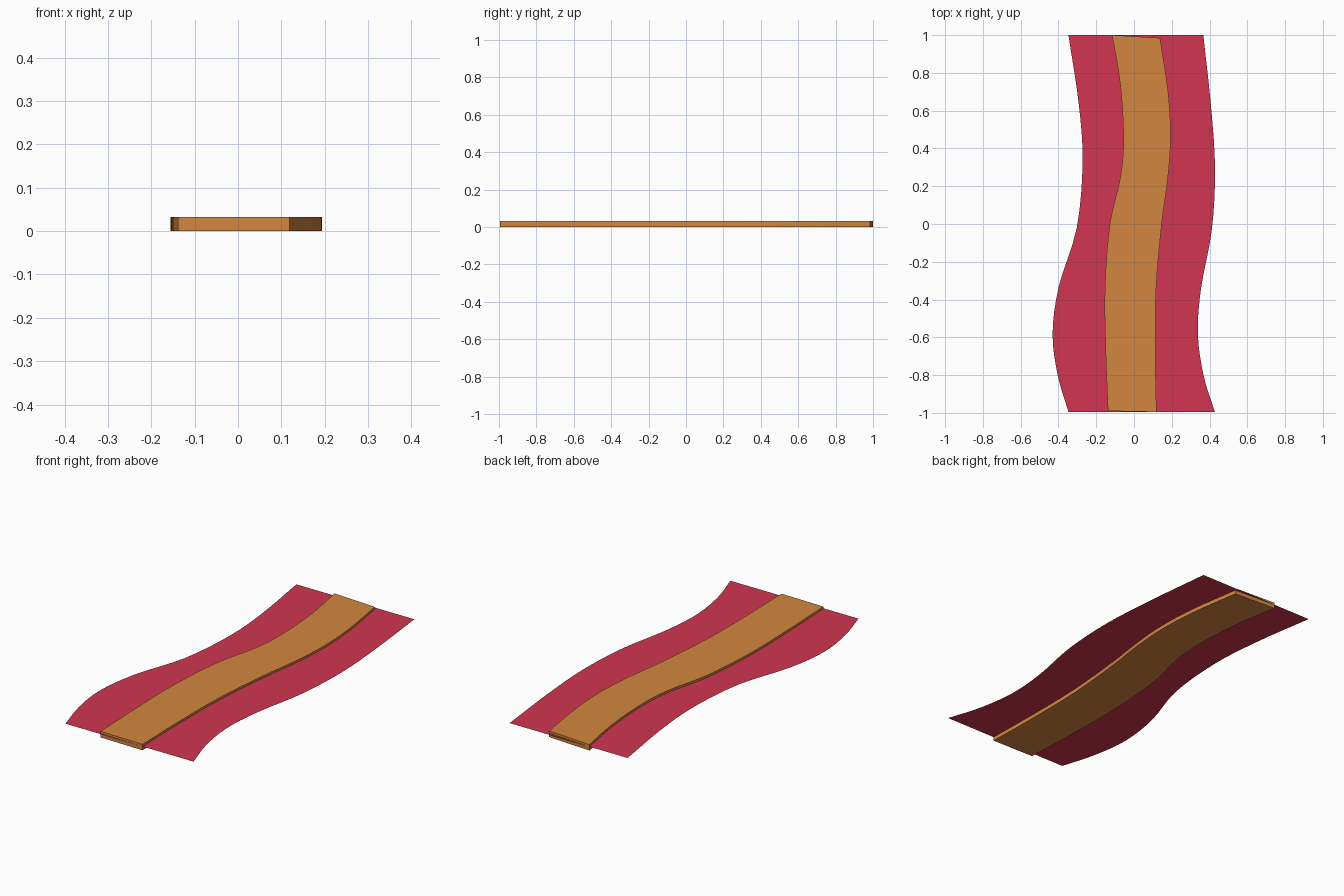
import bpy, bmesh
from mathutils import Vector

if "Cube" in bpy.data.objects:
    bpy.data.objects.remove(bpy.data.objects["Cube"])


def smooth_edge(points, steps=4):
    """Catmull-Rom samples through a few control points."""
    p = [Vector(q) for q in points]
    p = [2 * p[0] - p[1]] + p + [2 * p[-1] - p[-2]]
    out = []
    for i in range(1, len(p) - 2):
        a, b, c, d = p[i - 1:i + 3]
        for s in range(steps):
            t = s / steps
            out.append(0.5 * (2 * b + (c - a) * t + (2 * a - 5 * b + 4 * c - d) * t ** 2
                              + (3 * b - a - 3 * c + d) * t ** 3))
    return out + [p[-2]]


def ribbon(name, left, right, z, height, color):
    """Flat strip between two edge curves, extruded up when height > 0."""
    bm = bmesh.new()
    rows = [[bm.verts.new((q.x, q.y, z)) for q in pair]
            for pair in zip(smooth_edge(left), smooth_edge(right))]
    # edges run from back to front, so this winding faces up
    faces = [bm.faces.new((a[0], b[0], b[1], a[1])) for a, b in zip(rows, rows[1:])]
    if height:
        new = bmesh.ops.extrude_face_region(bm, geom=faces, use_keep_orig=True)["geom"]
        bmesh.ops.translate(bm, vec=(0, 0, height),
                            verts=[v for v in new if isinstance(v, bmesh.types.BMVert)])
        bmesh.ops.recalc_face_normals(bm, faces=bm.faces)
    mesh = bpy.data.meshes.new(name)
    bm.to_mesh(mesh)
    bm.free()
    obj = bpy.data.objects.new(name, mesh)
    bpy.context.collection.objects.link(obj)
    mat = bpy.data.materials.new(name + "_color")
    mat.diffuse_color = (*color, 1)
    mat.use_nodes = True
    mat.node_tree.nodes["Principled BSDF"].inputs["Base Color"].default_value = mat.diffuse_color
    mesh.materials.append(mat)
    return obj


# Wide thin ground sheet with wavy sides
ribbon("ground_sheet",
       [(-0.347, 1), (-0.293, 0.64), (-0.272, 0.33), (-0.303, -0.02),
        (-0.398, -0.33), (-0.431, -0.58), (-0.404, -0.8), (-0.347, -0.995)],
       [(0.367, 1), (0.408, 0.62), (0.429, 0.29), (0.412, -0.03),
        (0.355, -0.34), (0.338, -0.58), (0.368, -0.8), (0.428, -0.995)],
       0.021, 0, (0.64, 0.036, 0.082))

# Raised winding path running through the sheet
ribbon("path_slab",
       [(-0.116, 1), (-0.073, 0.74), (-0.056, 0.46), (-0.072, 0.25),
        (-0.128, 0.0), (-0.154, -0.33), (-0.151, -0.65), (-0.138, -0.99)],
       [(0.138, 0.985), (0.181, 0.7), (0.194, 0.46), (0.179, 0.24),
        (0.147, 0.0), (0.118, -0.33), (0.113, -0.65), (0.119, -0.995)],
       0, 0.033, (0.65, 0.24, 0.05))
